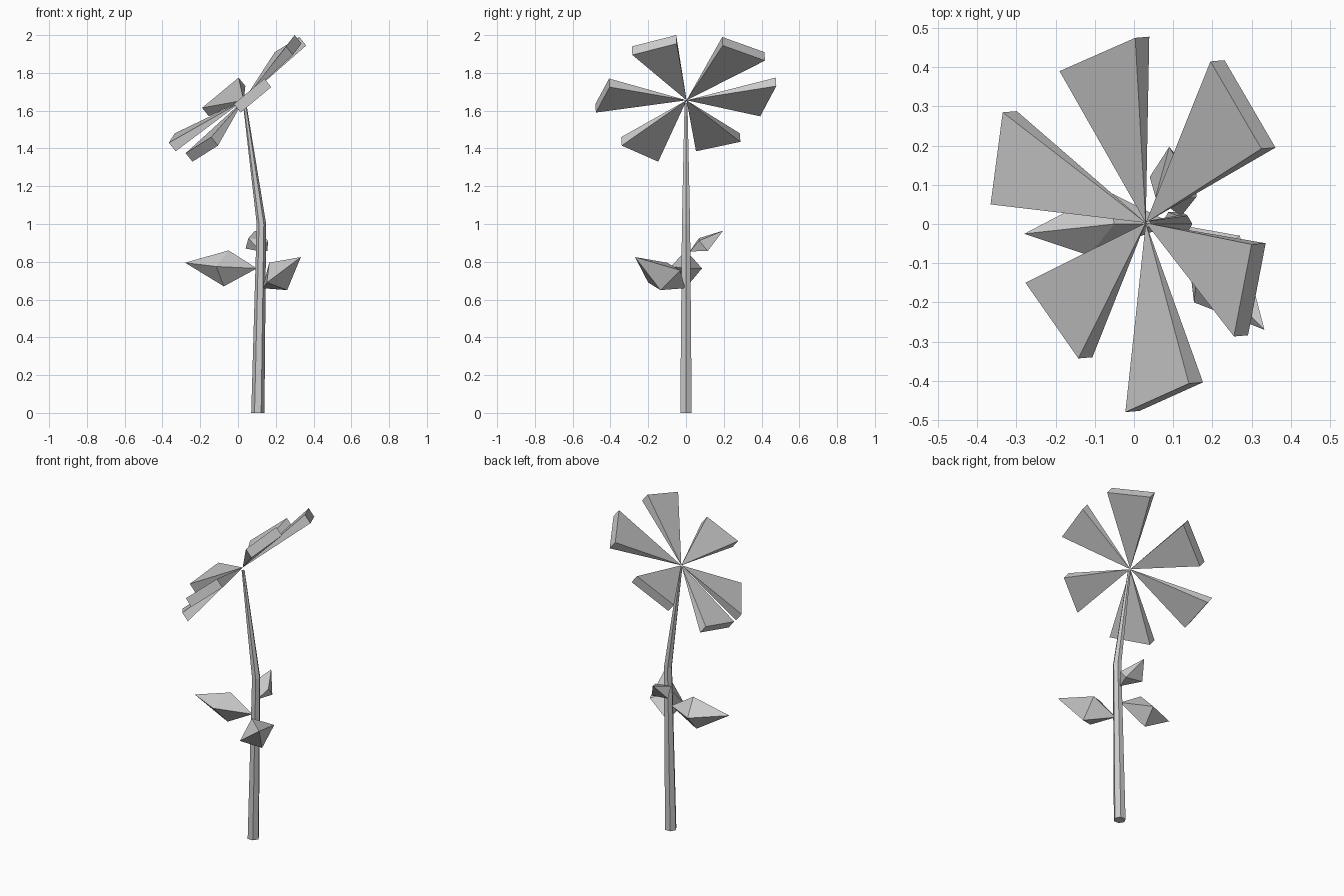
import bpy
import math
from mathutils import Vector

if "Cube" in bpy.data.objects:
    bpy.data.objects.remove(bpy.data.objects["Cube"])


def make_object(name, verts, faces):
    mesh = bpy.data.meshes.new(name)
    mesh.from_pydata([tuple(v) for v in verts], [], faces)
    mesh.validate()
    obj = bpy.data.objects.new(name, mesh)
    bpy.context.collection.objects.link(obj)
    # consistent outward normals
    import bmesh
    bm = bmesh.new()
    bm.from_mesh(mesh)
    bmesh.ops.recalc_face_normals(bm, faces=bm.faces)
    bm.to_mesh(mesh)
    bm.free()
    return obj


def loft(name, rings):
    """Bridge closed rings of equal size and cap both ends."""
    n = len(rings[0])
    faces = [[k * n + i, k * n + (i + 1) % n, (k + 1) * n + (i + 1) % n, (k + 1) * n + i]
             for k in range(len(rings) - 1) for i in range(n)]
    faces += [list(range(n)), list(range((len(rings) - 1) * n, len(rings) * n))]
    return make_object(name, [v for r in rings for v in r], faces)


# Stem: bent, tapering six-sided tube (x, z, radius)
def hexagon(x, z, r):
    return [(x + r * math.cos(i * math.pi / 3), r * math.sin(i * math.pi / 3), z)
            for i in range(6)]


loft("stem", [hexagon(*s) for s in [(0.105, 0, 0.035), (0.124, 1.0, 0.025), (0.035, 1.64, 0.009)]])

# Petals: wedges from the flower centre to a thick outer edge
centre = Vector((0.03, 0.003, 1.655))
thickness = Vector((0.036, 0.003, -0.045))
petal_edges = [
    ((-0.19, 0.39, 1.615), (0.003, 0.475, 1.775)),
    ((0.195, 0.415, 1.91), (0.325, 0.192, 1.99)),
    ((0.30, -0.052, 2.0), (0.255, -0.287, 1.94)),
    ((0.14, -0.407, 1.77), (-0.022, -0.48, 1.635)),
    ((-0.142, -0.343, 1.46), (-0.277, -0.15, 1.375)),
    ((-0.366, 0.05, 1.43), (-0.335, 0.285, 1.48)),
]
for i, (a, b) in enumerate(petal_edges):
    a, b = Vector(a), Vector(b)
    make_object(f"petal_{i + 1}", [centre, a, b, b + thickness, a + thickness],
                [(0, 1, 2), (0, 2, 3), (0, 3, 4), (0, 4, 1), (1, 2, 3, 4)])


# Leaves: stretched octahedra (base, tip, ring of four)
def leaf(name, base, tip, ring):
    faces = [(e, 2 + i, 2 + (i + 1) % 4) for e in (0, 1) for i in range(4)]
    make_object(name, [base, tip, *ring], faces)


leaf("left_leaf", (0.10, 0, 0.765), (-0.28, -0.025, 0.795),
     [(-0.05, 0, 0.86), (-0.115, -0.08, 0.775), (-0.075, 0.005, 0.67), (-0.07, 0.085, 0.765)])
leaf("right_leaf", (0.13, -0.005, 0.66), (0.333, -0.27, 0.825),
     [(0.165, -0.10, 0.795), (0.153, -0.20, 0.69), (0.26, -0.135, 0.65), (0.27, -0.03, 0.755)])
leaf("back_leaf", (0.12, 0.02, 0.855), (0.09, 0.197, 0.965),
     [(0.055, 0.068, 0.925), (0.04, 0.12, 0.87), (0.155, 0.115, 0.857), (0.16, 0.07, 0.912)])
